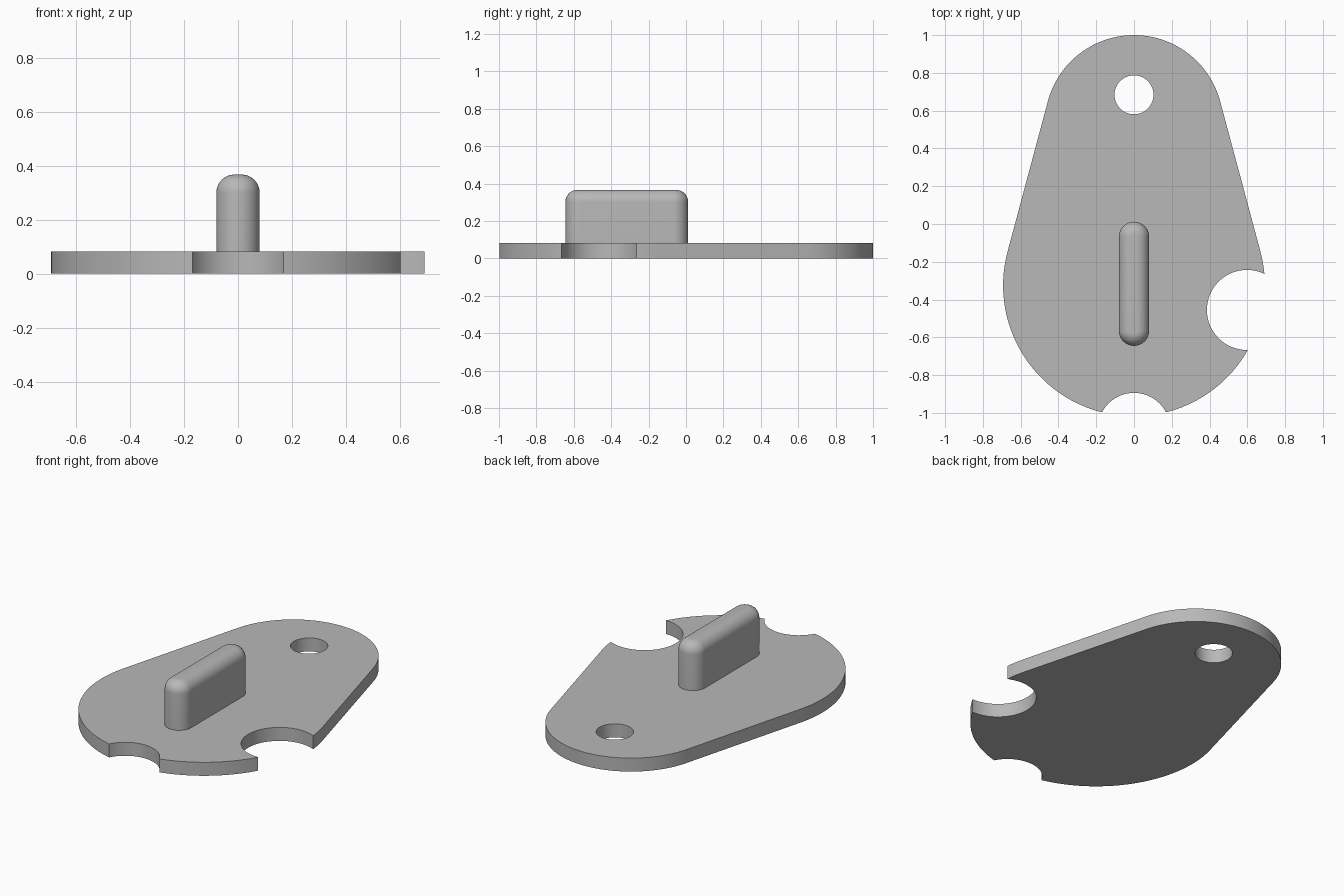
import bpy, bmesh
from math import sin, cos, pi, asin

cube = bpy.data.objects.get("Cube")
if cube:
    bpy.data.objects.remove(cube, do_unlink=True)

grey = bpy.data.materials.new("plain grey")
grey.use_nodes = True
colour = (0.48, 0.48, 0.48, 1)
grey.diffuse_color = colour
grey.node_tree.nodes["Principled BSDF"].inputs["Base Color"].default_value = colour

THICK = 0.082


def arc(cx, cy, r, start, end, steps):
    """Points along an arc, both ends included."""
    return [(cx + r * cos(start + (end - start) * i / steps),
             cy + r * sin(start + (end - start) * i / steps))
            for i in range(steps + 1)]


def loft(name, rings):
    """Closed solid through (outline, height) rings."""
    bm = bmesh.new()
    loops = [[bm.verts.new((x, y, z)) for x, y in pts] for pts, z in rings]
    bm.faces.new(loops[0][::-1])
    bm.faces.new(loops[-1])
    for low, high in zip(loops, loops[1:]):
        n = len(low)
        for i in range(n):
            j = (i + 1) % n
            bm.faces.new((low[i], low[j], high[j], high[i]))
    mesh = bpy.data.meshes.new(name)
    bm.to_mesh(mesh)
    bm.free()
    obj = bpy.data.objects.new(name, mesh)
    bpy.context.collection.objects.link(obj)
    mesh.materials.append(grey)
    return obj


def activate(obj):
    bpy.ops.object.select_all(action='DESELECT')
    obj.select_set(True)
    bpy.context.view_layer.objects.active = obj


# Plate: a large and a small circle joined by tangent sides
big_y, big_r, small_y, small_r = -0.325, 0.693, 0.528, 0.472
tilt = asin((big_r - small_r) / (small_y - big_y))
outline = (arc(0, small_y, small_r, tilt, pi - tilt, 64)
           + arc(0, big_y, big_r, pi - tilt, 2 * pi + tilt, 96))
plate = loft("base_plate", [(outline, 0), (outline, THICK)])

# Round hole, side notch and front notch
for name, x, y, r in (("hole_cutter", 0, 0.684, 0.103),
                      ("side_notch_cutter", 0.598, -0.455, 0.212),
                      ("front_notch_cutter", 0, -1.085, 0.191)):
    circle = arc(x, y, r, 0, 2 * pi, 64)[:-1]
    cutter = loft(name, [(circle, -0.1), (circle, 0.2)])
    cutter.hide_render = True
    activate(plate)
    mod = plate.modifiers.new(name, 'BOOLEAN')
    mod.operation = 'DIFFERENCE'
    mod.solver = 'EXACT'
    mod.object = cutter
    bpy.ops.object.modifier_apply(modifier=name)
    bpy.data.objects.remove(cutter, do_unlink=True)

# Grip: upright slot-shaped bar with a rounded top edge
half_w, back_y, front_y, top, fillet = 0.08, 0.012, -0.645, 0.367, 0.066


def slot(r):
    return (arc(0, back_y - half_w, r, 0, pi, 24)
            + arc(0, front_y + half_w, r, pi, 2 * pi, 24))


rings = [(slot(half_w), THICK - 0.01)]
for i in range(11):
    a = pi / 2 * i / 10
    rings.append((slot(half_w - fillet * (1 - cos(a))),
                  top - fillet * (1 - sin(a))))
grip = loft("grip", rings)

for obj in (plate, grip):
    activate(obj)
    bpy.ops.object.shade_smooth_by_angle(angle=pi / 6)
